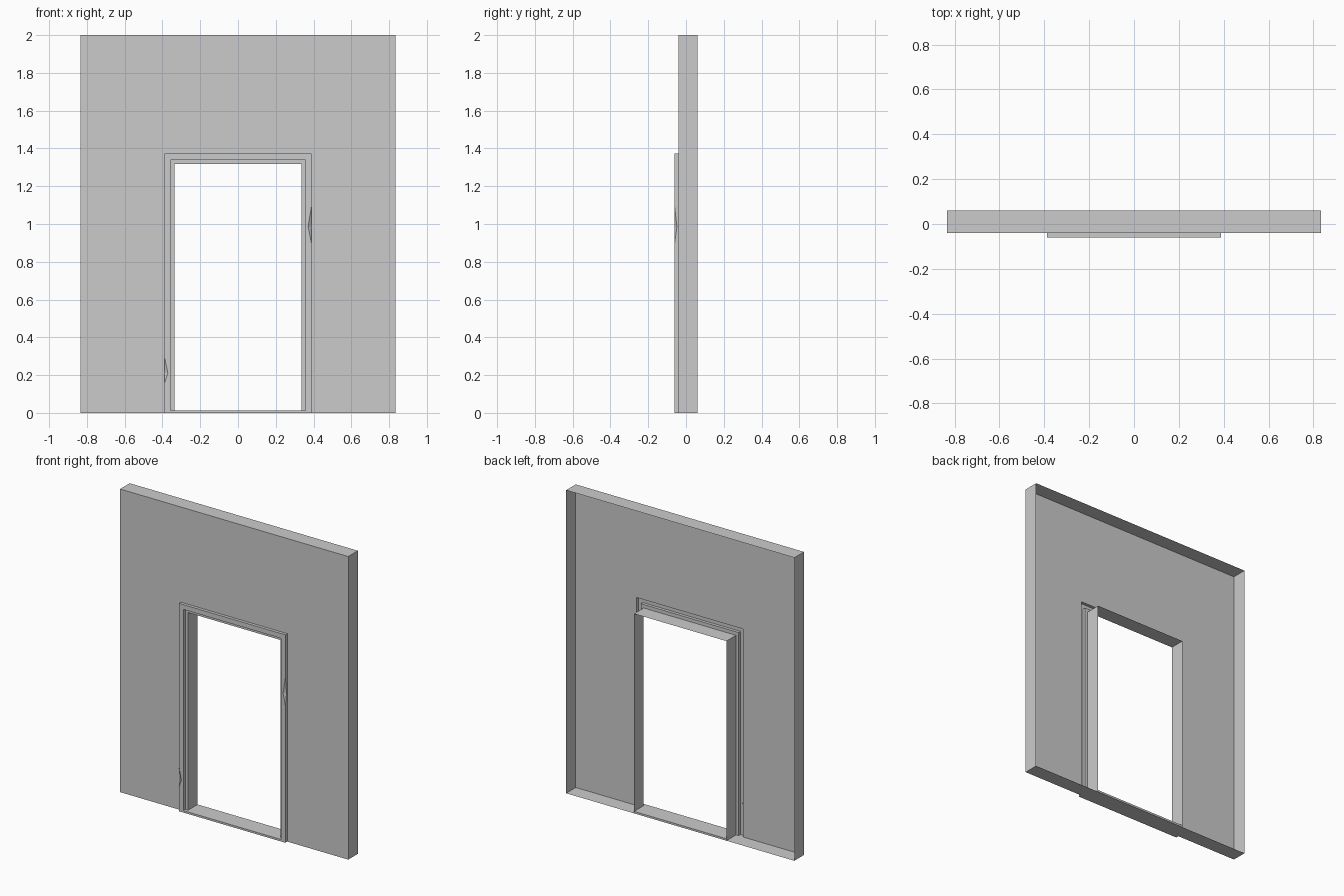
import bpy, bmesh
from mathutils import Vector

if "Cube" in bpy.data.objects:
    bpy.data.objects.remove(bpy.data.objects["Cube"])

W, H = 0.833, 2.0                       # wall half width, height
FRONT, BACK, TRIM = -0.04, 0.06, -0.06  # depths
SILL = 0.013
OUT, MID, INN = (0.388, 1.372), (0.357, 1.34), (0.337, 1.317)  # half width, top


def build(name, faces):
    """Make a sheet object; each face is (points, direction it should face)."""
    bm = bmesh.new()
    for pts, toward in faces:
        f = bm.faces.new([bm.verts.new(p) for p in pts])
        f.normal_update()
        if f.normal.dot(Vector(toward)) < 0:
            f.normal_flip()
    bmesh.ops.remove_doubles(bm, verts=bm.verts, dist=1e-5)
    me = bpy.data.meshes.new(name)
    bm.to_mesh(me)
    bm.free()
    ob = bpy.data.objects.new(name, me)
    bpy.context.collection.objects.link(ob)


def flat(x0, x1, y0, y1, z):
    return [(x0, y0, z), (x1, y0, z), (x1, y1, z), (x0, y1, z)]


def arch(a, b, ya, yb, sign=1):
    """Left leg, head and right leg strips between two door outlines."""
    faces = []
    facing = (0, -1, 0) if a != b else None
    for s in (-1, 1):
        leg = [(s*a[0], ya, 0), (s*a[0], ya, a[1]), (s*b[0], yb, b[1]), (s*b[0], yb, 0)]
        faces.append((leg, facing or (s*sign, 0, 0)))
    head = [(-a[0], ya, a[1]), (a[0], ya, a[1]), (b[0], yb, b[1]), (-b[0], yb, b[1])]
    faces.append((head, facing or (0, 0, sign)))
    return faces


# wall: front sheet with door opening, plus edge returns, open at the back
ow, ot = OUT
build("wall_front", [([(-W, FRONT, 0), (-ow, FRONT, 0), (-ow, FRONT, ot), (ow, FRONT, ot),
                       (ow, FRONT, 0), (W, FRONT, 0), (W, FRONT, H), (-W, FRONT, H)], (0, -1, 0))])
sides = [([(s*W, FRONT, 0), (s*W, BACK, 0), (s*W, BACK, H), (s*W, FRONT, H)], (s, 0, 0))
         for s in (-1, 1)]
build("wall_edges", sides + [(flat(-W, W, FRONT, BACK, H), (0, 0, 1)),
                             (flat(-W, W, FRONT, BACK, 0), (0, 0, -1)),
                             (flat(-ow, ow, TRIM, FRONT, 0), (0, 0, -1))])

# raised trim with a chip knocked out of each leg's outer corner
side, front = arch(OUT, OUT, FRONT, TRIM), arch(OUT, MID, TRIM, TRIM)
chips = []
for i, s, (lo, mid, hi) in ((0, -1, (0.16, 0.21, 0.29)), (1, 1, (0.90, 0.985, 1.09))):
    bottom, top = (s*ow, TRIM, lo), (s*ow, TRIM, hi)
    on_front, on_side = (s*(ow - 0.017), TRIM, mid), (s*ow, TRIM + 0.012, mid)
    front[i][0][1:1] = [bottom, on_front, top]
    side[i][0][3:3] = [top, on_side, bottom]
    for end in (bottom, top):
        chips.append(([end, on_front, on_side], (s, -1, 0)))
build("door_trim", side + front + chips)

# inner rebate and jamb lining
build("door_jamb", arch(MID, MID, TRIM, FRONT, -1) + arch(MID, INN, FRONT, FRONT)
      + arch(INN, INN, FRONT, BACK, -1))

# low sill across the opening
m, n = MID[0], INN[0]
build("door_sill", [
    ([(-m, TRIM, SILL), (m, TRIM, SILL), (m, FRONT, SILL), (n, FRONT, SILL),
      (n, BACK, SILL), (-n, BACK, SILL), (-n, FRONT, SILL), (-m, FRONT, SILL)], (0, 0, 1)),
    ([(-m, TRIM, 0), (m, TRIM, 0), (m, TRIM, SILL), (-m, TRIM, SILL)], (0, -1, 0)),
    ([(-n, BACK, 0), (n, BACK, 0), (n, BACK, SILL), (-n, BACK, SILL)], (0, 1, 0))])
